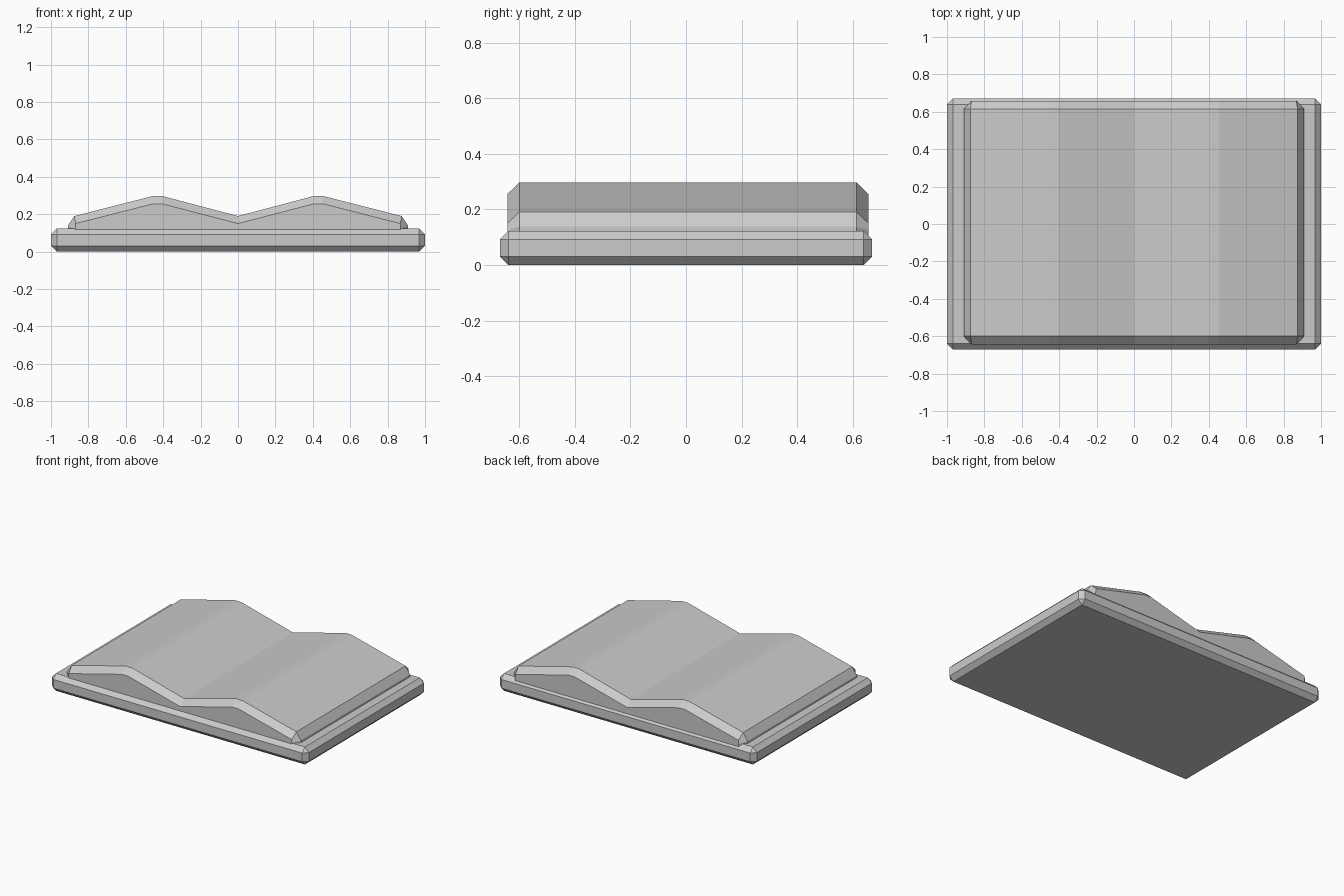
import bpy, bmesh

if "Cube" in bpy.data.objects:
    bpy.data.objects.remove(bpy.data.objects["Cube"])


def finish(bm, name):
    bmesh.ops.recalc_face_normals(bm, faces=bm.faces[:])
    mesh = bpy.data.meshes.new(name)
    bm.to_mesh(mesh)
    bm.free()
    obj = bpy.data.objects.new(name, mesh)
    bpy.context.collection.objects.link(obj)
    return obj


# Cover: chamfered slab, right half mirrored so a seam runs along the spine
bm = bmesh.new()
bmesh.ops.create_cube(bm, size=1)
for v in bm.verts:
    v.co.x *= 2.0
    v.co.y *= 1.34
    v.co.z = (v.co.z + 0.5) * 0.123
bmesh.ops.bevel(bm, geom=bm.edges[:], offset=0.031, segments=1,
                affect='EDGES', profile=0.5)
bmesh.ops.bisect_plane(bm, geom=bm.verts[:] + bm.edges[:] + bm.faces[:],
                       plane_co=(0, 0, 0), plane_no=(1, 0, 0), clear_inner=True)
cover = finish(bm, "cover")
mirror = cover.modifiers.new("mirror", 'MIRROR')
mirror.use_mirror_merge = False


# Pages: open-book profile lofted along y with chamfered ends
def mirrored(half):
    return [(-x, z) for x, z in half if x > 0] + half[::-1]


full = mirrored([(0.91, 0.10), (0.91, 0.138), (0.875, 0.19),
                 (0.455, 0.297), (0.405, 0.297), (0, 0.19)])
small = mirrored([(0.87, 0.10), (0.87, 0.125), (0.868, 0.15),
                  (0.455, 0.255), (0.405, 0.255), (0, 0.15)])

bm = bmesh.new()
rings = [[bm.verts.new((x, y, z)) for x, z in profile]
         for y, profile in ((-0.643, small), (-0.60, full),
                            (0.614, full), (0.657, small))]
n = len(full)
for a, b in zip(rings, rings[1:]):
    for i in range(n):
        j = (i + 1) % n
        bm.faces.new((a[i], a[j], b[j], b[i]))
bm.faces.new(rings[0])
bm.faces.new(rings[-1])
finish(bm, "pages")
